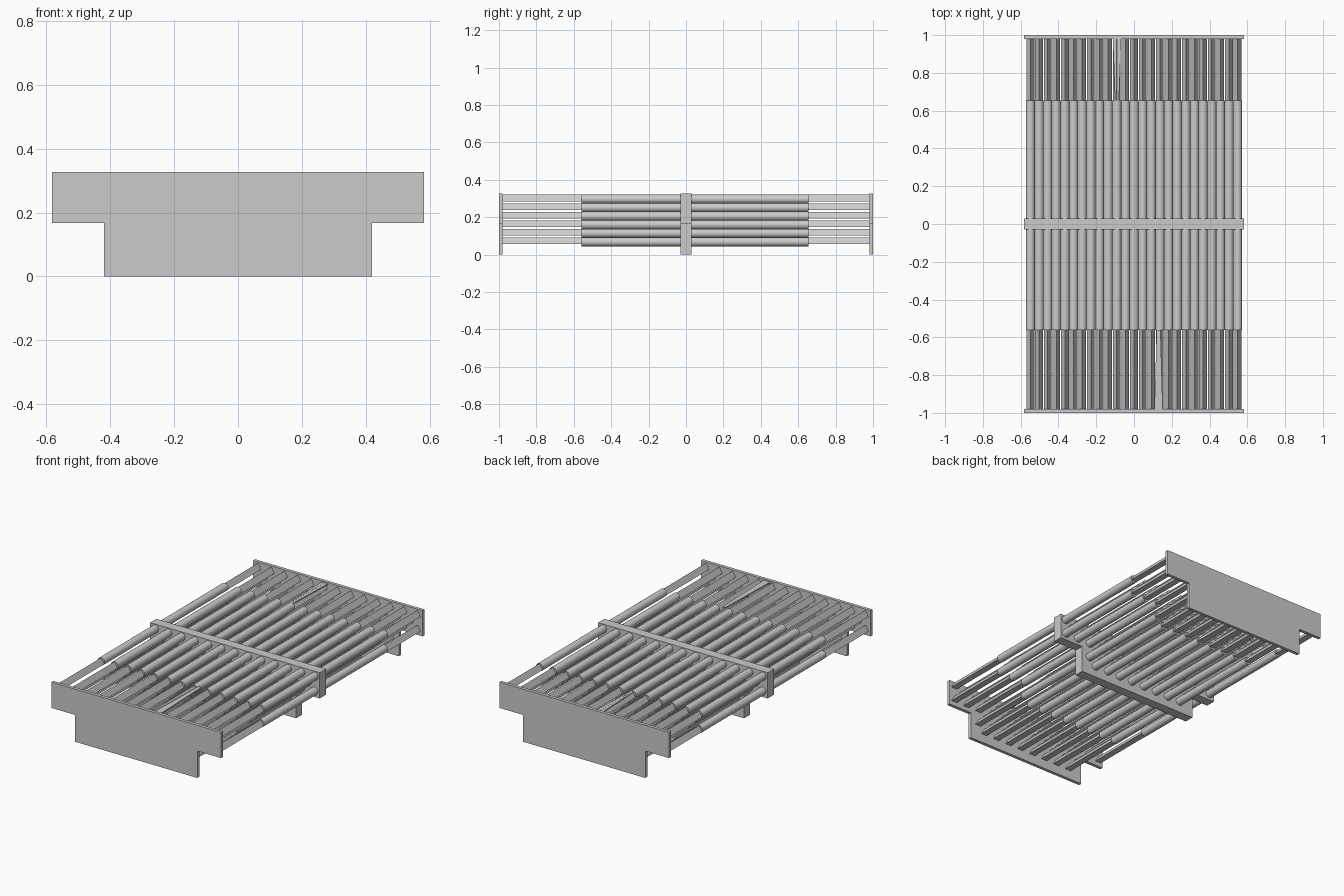
import bpy, bmesh, math

if "Cube" in bpy.data.objects:
    bpy.data.objects.remove(bpy.data.objects["Cube"], do_unlink=True)

grey = bpy.data.materials.new("plain grey")
grey.use_nodes = True
grey.diffuse_color = (0.6, 0.6, 0.6, 1)
grey.node_tree.nodes["Principled BSDF"].inputs["Base Color"].default_value = (0.6, 0.6, 0.6, 1)

PITCH = 0.0457          # column and row spacing of the staggered lattice
ROD_START, ROD_END = -0.56, 0.655


def finish(bm, name):
    bmesh.ops.recalc_face_normals(bm, faces=bm.faces)
    mesh = bpy.data.meshes.new(name)
    bm.to_mesh(mesh)
    bm.free()
    mesh.materials.append(grey)
    obj = bpy.data.objects.new(name, mesh)
    bpy.context.collection.objects.link(obj)
    return obj


def add_prism(bm, profile, y0, y1):
    """Extrude an (x, z) outline along y."""
    face = bm.faces.new([bm.verts.new((x, y0, z)) for x, z in profile])
    ext = bmesh.ops.extrude_face_region(bm, geom=[face])["geom"]
    moved = [g for g in ext if isinstance(g, bmesh.types.BMVert)]
    bmesh.ops.translate(bm, verts=moved, vec=(0, y1 - y0, 0))


def ring(x, z, radius, sides):
    turns = [math.pi / 2 + math.tau * i / sides for i in range(sides)]
    return [(x + radius * math.cos(a), z + radius * math.sin(a)) for a in turns]


# Stepped support plates
half = [(0.42, 0), (0.42, 0.167), (0.583, 0.167), (0.583, 0.327)]
outline = half + [(-x, z) for x, z in reversed(half)]
for name, y0, y1 in (("front_plate", -1, -0.98), ("middle_plate", -0.03, 0.03),
                     ("back_plate", 0.98, 1)):
    bm = bmesh.new()
    add_prism(bm, outline, y0, y1)
    finish(bm, name)

# Staggered lattice: wide upper rows, narrow lower rows
centres = []
for row in range(6):
    reach = 12 if row < 3 else 8
    for col in range(-reach, reach + 1):
        if (col + row) % 2 == 0:
            centres.append((col * PITCH, 0.297 - row * PITCH))

# Round rods through the middle
bm = bmesh.new()
for x, z in centres:
    add_prism(bm, ring(x, z, 0.024, 24), ROD_START, ROD_END)
rods = finish(bm, "round_rods")
bpy.context.view_layer.objects.active = rods
rods.select_set(True)
bpy.ops.object.shade_smooth_by_angle(angle=math.radians(35))
rods.select_set(False)

# Three-sided bars from the rods to the end plates
for name, y0, y1 in (("front_bars", -0.98, ROD_START), ("back_bars", ROD_END, 0.98)):
    bm = bmesh.new()
    for x, z in centres:
        add_prism(bm, ring(x, z, 0.0235, 3), y0, y1)
    finish(bm, name)

# Single tapered flat strip at each end
for name, x, y0, y1 in (("front_strip", 0.13, -0.98, ROD_START),
                        ("back_strip", -0.09, 0.98, ROD_END)):
    bm = bmesh.new()
    corners = [(x - 0.022, y0), (x + 0.022, y0), (x + 0.01, y1), (x - 0.01, y1)]
    face = bm.faces.new([bm.verts.new((cx, cy, 0.312)) for cx, cy in corners])
    ext = bmesh.ops.extrude_face_region(bm, geom=[face])["geom"]
    bmesh.ops.translate(bm, vec=(0, 0, 0.008),
                        verts=[g for g in ext if isinstance(g, bmesh.types.BMVert)])
    finish(bm, name)
